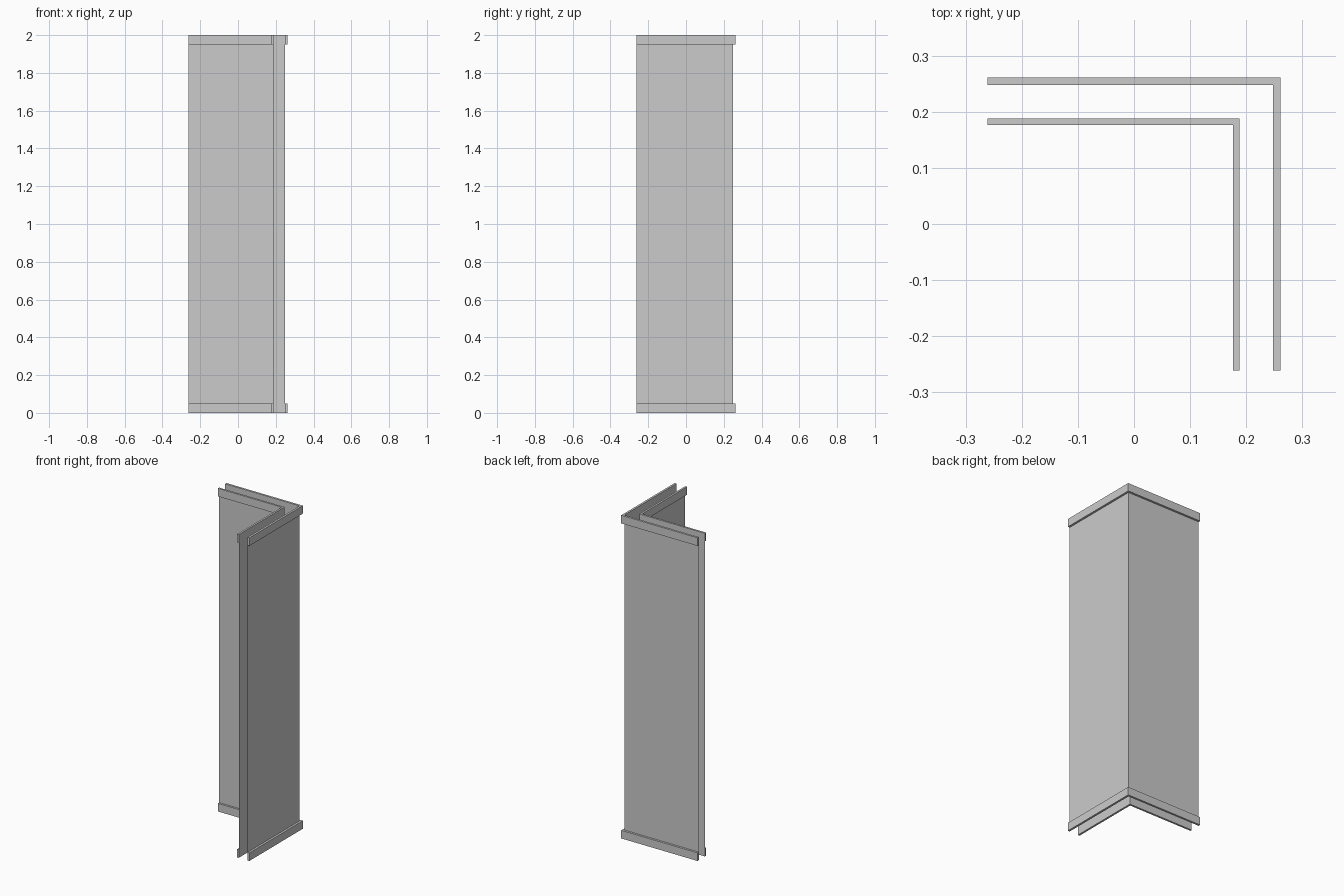
import bpy, bmesh

if "Cube" in bpy.data.objects:
    bpy.data.objects.remove(bpy.data.objects["Cube"])

END = -0.261      # open ends of both legs
H, RAIL = 2.0, 0.05
OUT_SHEET, OUT_RAIL = 0.248, 0.261
IN_SHEET, IN_RAIL = 0.188, 0.176


def make_object(name, bm):
    bmesh.ops.recalc_face_normals(bm, faces=bm.faces)
    me = bpy.data.meshes.new(name)
    bm.to_mesh(me)
    bm.free()
    ob = bpy.data.objects.new(name, me)
    bpy.context.collection.objects.link(ob)
    return ob


def corner_path(d):
    """L-shaped path: along the back leg, round the corner, down the right leg."""
    return [(END, d), (d, d), (d, END)]


def sheet(name, d, z0, z1):
    """Thin single-surface panel folded at the corner."""
    bm = bmesh.new()
    lo = [bm.verts.new((x, y, z0)) for x, y in corner_path(d)]
    hi = [bm.verts.new((x, y, z1)) for x, y in corner_path(d)]
    for i in range(2):
        bm.faces.new((lo[i], lo[i + 1], hi[i + 1], hi[i]))
    return make_object(name, bm)


def rail(name, a, b, z0, z1):
    """Solid mitred strip between two corner paths."""
    bm = bmesh.new()
    rings = [[bm.verts.new((*pa, z0)), bm.verts.new((*pb, z0)),
              bm.verts.new((*pb, z1)), bm.verts.new((*pa, z1))]
             for pa, pb in zip(corner_path(a), corner_path(b))]
    for r, s in zip(rings, rings[1:]):
        for i in range(4):
            j = (i + 1) % 4
            bm.faces.new((r[i], r[j], s[j], s[i]))
    bm.faces.new(rings[0])
    bm.faces.new(rings[-1])
    return make_object(name, bm)


# Wall sheets and their bottom / top trim rails
for side, s, r in (("outer", OUT_SHEET, OUT_RAIL), ("inner", IN_SHEET, IN_RAIL)):
    sheet(side + "_wall_sheet", s, RAIL, H - RAIL)
    rail(side + "_bottom_rail", s, r, 0, RAIL)
    rail(side + "_top_rail", s, r, H - RAIL, H)
